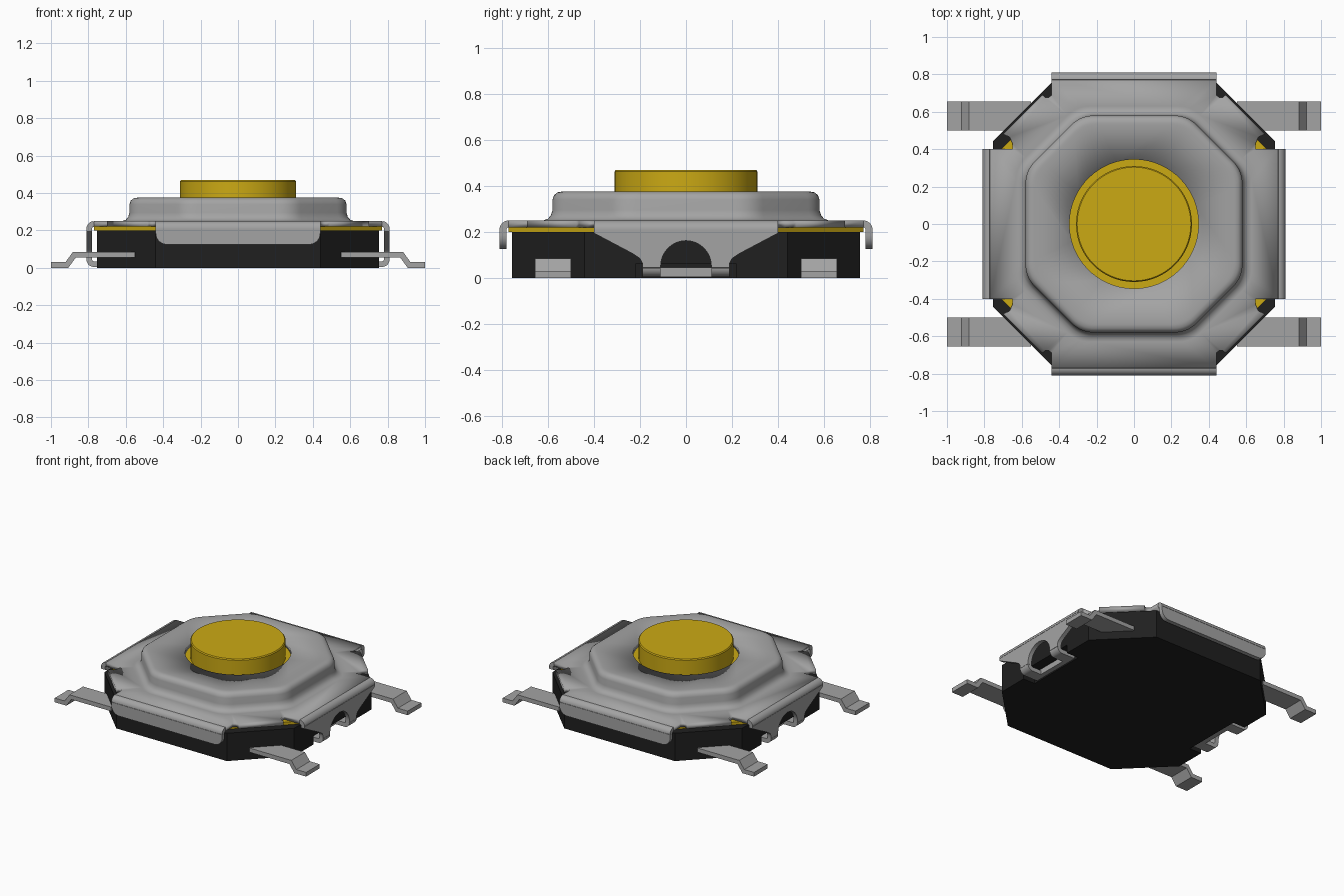
import bpy, bmesh
from math import sin, cos, pi, sqrt
from mathutils import Vector

cube = bpy.data.objects.get("Cube")
if cube:
    bpy.data.objects.remove(cube, do_unlink=True)


def material(name, color):
    m = bpy.data.materials.new(name)
    m.use_nodes = True
    m.diffuse_color = (*color, 1)
    m.node_tree.nodes["Principled BSDF"].inputs["Base Color"].default_value = (*color, 1)
    return m


STEEL = material("steel grey", (0.37, 0.37, 0.37))
YELLOW = material("mustard yellow", (0.60, 0.40, 0.007))
BLACK = material("black plastic", (0.014, 0.014, 0.014))


def finish(name, bm, mat, up_only=False):
    bmesh.ops.recalc_face_normals(bm, faces=bm.faces)
    if up_only and sum(f.normal.z * f.calc_area() for f in bm.faces) < 0:
        bmesh.ops.reverse_faces(bm, faces=bm.faces)
    mesh = bpy.data.meshes.new(name)
    bm.to_mesh(mesh)
    bm.free()
    mesh.materials.append(mat)
    ob = bpy.data.objects.new(name, mesh)
    bpy.context.collection.objects.link(ob)
    bpy.ops.object.select_all(action="DESELECT")
    ob.select_set(True)
    bpy.context.view_layer.objects.active = ob
    bpy.ops.object.shade_smooth_by_angle(angle=0.6)
    return ob


def prism(name, pts, axis, lo, hi, mat):
    """Extrude a 2D outline along an axis."""
    place = {"x": lambda p, h: (h, p[0], p[1]),
             "y": lambda p, h: (p[0], h, p[1]),
             "z": lambda p, h: (p[0], p[1], h)}[axis]
    bm = bmesh.new()
    a = [bm.verts.new(place(p, lo)) for p in pts]
    b = [bm.verts.new(place(p, hi)) for p in pts]
    bm.faces.new(a)
    bm.faces.new(b)
    for i in range(len(pts)):
        j = (i + 1) % len(pts)
        bm.faces.new((a[i], a[j], b[j], b[i]))
    return finish(name, bm, mat)


def strip(path, t):
    """Outline of a sheet metal strip following a centre line."""
    p = [Vector(q) for q in path]
    left, right = [], []
    for i, q in enumerate(p):
        d0 = (q - p[i - 1]).normalized() if i else (p[1] - q).normalized()
        d1 = (p[i + 1] - q).normalized() if i < len(p) - 1 else d0
        d = (d0 + d1).normalized()
        off = Vector((-d.y, d.x)) * (t / 2 / d.dot(d0))
        left.append(q + off)
        right.append(q - off)
    return [tuple(v) for v in left + right[::-1]]


def arc(cx, cy, r, a0, a1, n=7):
    return [(cx + r * cos(a0 + (a1 - a0) * i / n), cy + r * sin(a0 + (a1 - a0) * i / n))
            for i in range(n + 1)]


def sym4(q):
    """Repeat a quadrant outline around both axes."""
    return (q + [(-x, y) for x, y in q[::-1]] + [(-x, -y) for x, y in q]
            + [(x, -y) for x, y in q[::-1]])


def rounded(pts, d, n=7):
    """Round every corner of an outline, starting d before each corner."""
    out = []
    for i, c in enumerate(pts):
        c = Vector(c)
        a = c + (Vector(pts[i - 1]) - c).normalized() * d
        b = c + (Vector(pts[(i + 1) % len(pts)]) - c).normalized() * d
        for k in range(n + 1):
            t = k / n
            out.append(tuple(a * (1 - t) ** 2 + c * 2 * t * (1 - t) + b * t * t))
    return out


def flip(pts, s):
    return [(x * s, z) for x, z in pts]


# Octagonal base, with clip recesses low on the two sides
corner = [(0.755, 0.44), (0.44, 0.755)]
prism("base", sym4(corner), "z", 0.06, 0.20, BLACK)
prism("base_foot", sym4([(0.66, 0.22), (0.755, 0.22)] + corner), "z", 0, 0.06, BLACK)

# Thin film between base and cover
prism("film", sym4([(0.77, 0.34), (0.34, 0.77)]), "z", 0.20, 0.22, YELLOW)

# Cover: flat plate with corner reliefs, rising to a rounded octagonal dome with a hole
bm = bmesh.new()


def ring(pts, z):
    vs = [bm.verts.new((x, y, z)) for x, y in pts]
    es = [bm.edges.new((vs[i - 1], vs[i])) for i in range(len(vs))]
    return vs, es


plate = sym4([(0.77, 0.40), (0.65, 0.40), (0.65, 0.43), (0.665, 0.465), (0.70, 0.48),
              (0.49, 0.69), (0.475, 0.677), (0.455, 0.677), (0.44, 0.69), (0.44, 0.77)])
_, border = ring(plate, 0.25)
previous = None
for half, z in [(0.63, 0.25), (0.62, 0.25), (0.60, 0.257), (0.587, 0.272), (0.58, 0.295),
                (0.58, 0.34), (0.573, 0.36), (0.558, 0.372), (0.54, 0.375), (0.53, 0.375)]:
    c = 0.865 + sqrt(2) * (half - 0.58) - half
    verts, edges = ring(rounded(sym4([(half, c), (c, half)]), 0.07), z)
    if previous:
        for i in range(len(verts)):
            bm.faces.new((previous[i - 1], previous[i], verts[i], verts[i - 1]))
    else:
        border += edges
    previous = verts
start = pi / 8 - 0.12
hole, _ = ring([(0.345 * cos(start + 2 * pi * i / 64), 0.345 * sin(start + 2 * pi * i / 64))
                for i in range(64)], 0.375)
for i in range(64):
    bm.faces.new((previous[i - 1], previous[i], hole[i], hole[i - 1]))
bmesh.ops.triangle_fill(bm, edges=border, use_beauty=True, normal=(0, 0, 1))
cover = finish("cover", bm, STEEL, up_only=True)
shell = cover.modifiers.new("sheet", "SOLIDIFY")
shell.thickness = 0.03
shell.offset = -1

# Folded edges of the cover
bend = strip(arc(0.77, 0.21, 0.025, pi / 2, 0), 0.03)
curl = strip(arc(0.77, 0.045, 0.025, 0, -pi / 2) + [(0.69, 0.02)], 0.03)
skirt = ([(-0.44, 0.21)] + arc(-0.38, 0.185, 0.06, pi, 1.5 * pi)
         + arc(0.38, 0.185, 0.06, -pi / 2, 0) + [(0.44, 0.21)])
edge = [(0.40, 0.21), (0.40, 0.195), (0.23, 0.105), (0.20, 0.085), (0.19, 0.065), (0.19, 0.045)]
clip = edge + arc(0, 0.052, 0.11, 0, pi, 20) + flip(edge, -1)[::-1]
clip.insert(len(edge), (0.11, 0.045))
clip.insert(len(clip) - len(edge), (-0.11, 0.045))

for s, side in ((-1, "front"), (1, "back")):
    prism(side + "_fold", flip(bend, s), "x", -0.44, 0.44, STEEL)
    prism(side + "_skirt", skirt, "y", s * 0.78, s * 0.81, STEEL)

for s, side in ((-1, "right"), (1, "left")):
    prism(side + "_fold", flip(bend, s), "y", -0.40, 0.40, STEEL)
    prism(side + "_clip", clip, "x", s * 0.78, s * 0.81, STEEL)
    bar = [(-0.19, 0.005), (0.19, 0.005), (0.19, 0.045), (-0.19, 0.045)]
    prism(side + "_clip_bar", bar, "x", s * 0.665, s * 0.70, STEEL)
    for e, end in ((-1, "front"), (1, "back")):
        prism(f"{side}_{end}_clip_curl", flip(curl, s), "y", e * 0.11, e * 0.19, STEEL)
        # Stepped solder leads
        lead = strip([(0.55, 0.07), (0.875, 0.07), (0.915, 0.015), (1, 0.015)], 0.03)
        prism(f"{side}_{end}_lead", flip(lead, s), "y", e * 0.50, e * 0.655, STEEL)

# Push button with a wide collar under the cover hole
bm = bmesh.new()
previous = None
for r, z in [(0.365, 0.32), (0.365, 0.342), (0.31, 0.342), (0.31, 0.463), (0.304, 0.47)]:
    verts, _ = ring([(r * cos(2 * pi * i / 64), r * sin(2 * pi * i / 64)) for i in range(64)], z)
    if previous:
        for i in range(64):
            bm.faces.new((previous[i - 1], previous[i], verts[i], verts[i - 1]))
    else:
        bm.faces.new(verts)
    previous = verts
bm.faces.new(previous)
finish("button", bm, YELLOW)
